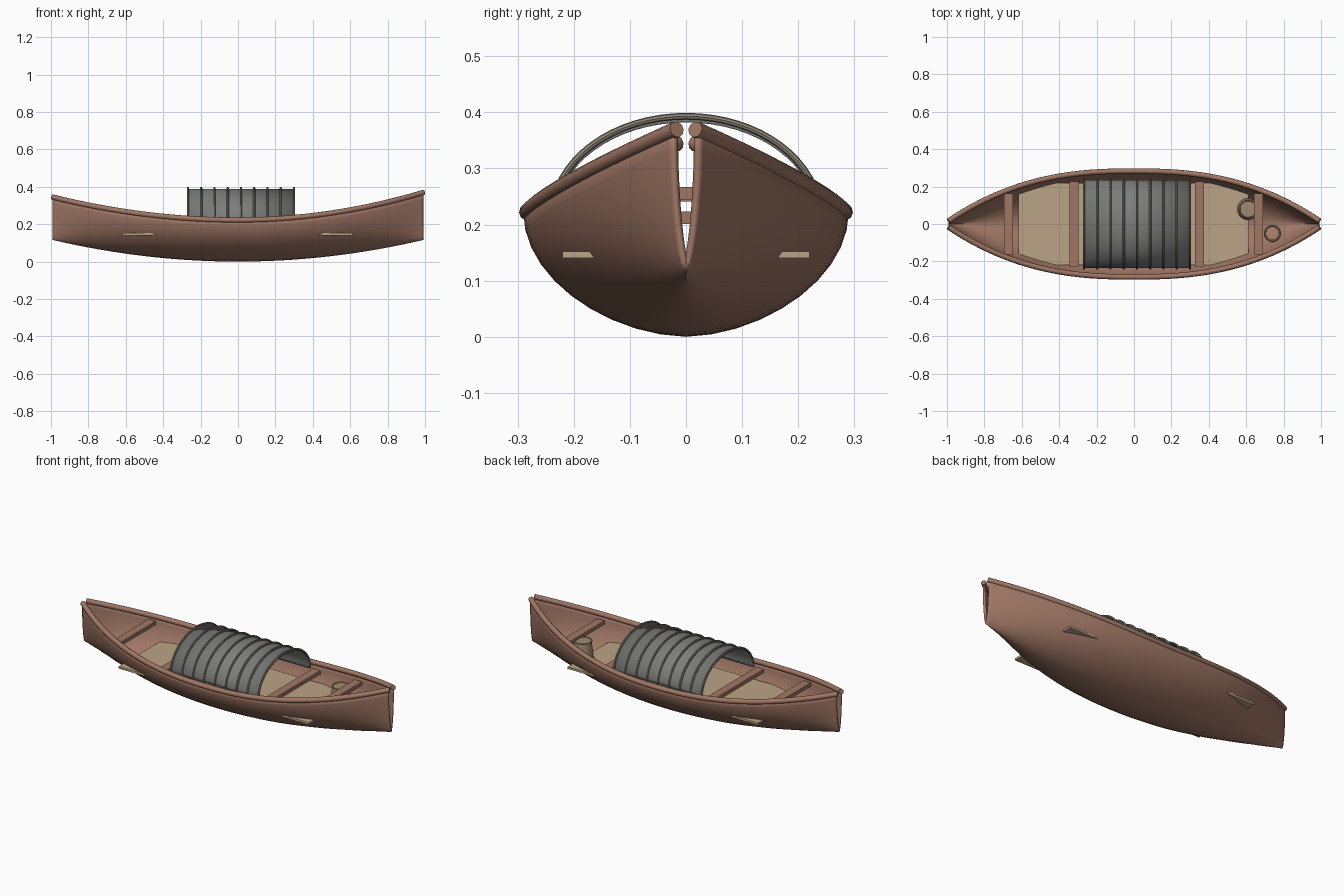
import bpy, bmesh, math

if "Cube" in bpy.data.objects:
    bpy.data.objects.remove(bpy.data.objects["Cube"])

def mat(name, r, g, b):
    m = bpy.data.materials.new(name)
    lin = lambda c: ((c / 255 + 0.055) / 1.055) ** 2.4
    m.diffuse_color = (lin(r), lin(g), lin(b), 1)
    m.use_nodes = True
    m.node_tree.nodes["Principled BSDF"].inputs["Base Color"].default_value = m.diffuse_color
    return m

WOOD = mat("brown wood", 160, 119, 101)
TAN = mat("tan boards", 187, 164, 134)
GREY = mat("grey cover", 124, 126, 123)
RIB = mat("weathered cane", 140, 131, 116)
BASKET = mat("basket straw", 160, 140, 112)

def finish(ob, m, angle=40):
    ob.data.materials.clear()
    ob.data.materials.append(m)
    bpy.ops.object.select_all(action='DESELECT')
    ob.select_set(True)
    bpy.context.view_layer.objects.active = ob
    bpy.ops.object.shade_smooth_by_angle(angle=math.radians(angle))
    return ob

def grid(name, rows, m, thickness):
    """Skin rows of points into a sheet and thicken it inward."""
    bm = bmesh.new()
    vs = [[bm.verts.new(p) for p in row] for row in rows]
    for r0, r1 in zip(vs, vs[1:]):
        for j in range(len(r0) - 1):
            bm.faces.new((r0[j], r0[j + 1], r1[j + 1], r1[j]))
    me = bpy.data.meshes.new(name)
    bm.to_mesh(me)
    bm.free()
    ob = bpy.data.objects.new(name, me)
    bpy.context.collection.objects.link(ob)
    s = ob.modifiers.new("thickness", 'SOLIDIFY')
    s.thickness, s.offset = thickness, -1
    return finish(ob, m)

def tube(name, pts, radius, m, res=2):
    cu = bpy.data.curves.new(name, 'CURVE')
    cu.dimensions = '3D'
    cu.bevel_depth, cu.bevel_resolution, cu.use_fill_caps = radius, res, True
    sp = cu.splines.new('POLY')
    sp.points.add(len(pts) - 1)
    for p, co in zip(sp.points, pts):
        p.co = (*co, 1)
    ob = bpy.data.objects.new(name, cu)
    bpy.context.collection.objects.link(ob)
    bpy.ops.object.select_all(action='DESELECT')
    ob.select_set(True)
    bpy.context.view_layer.objects.active = ob
    bpy.ops.object.convert(target='MESH')
    return finish(bpy.context.object, m)

def box(name, loc, size, m):
    bpy.ops.mesh.primitive_cube_add(size=1, location=loc)
    ob = bpy.context.object
    ob.name = name
    ob.scale = size
    bpy.ops.object.transform_apply(location=False, rotation=False, scale=True)
    return finish(ob, m, 20)

# Hull lines
def half_width(x):
    return 0.018 + 0.272 * (1 - abs(x) ** 2.5)

def keel(x):
    return 0.118 * x * x

def sheer(x):
    return 0.222 + (0.150 if x > 0 else 0.125) * x * x

# Hull shell, open at the top and slit at both ends
N, S = 48, 20
xs = [0.992 * math.sin(math.pi / 2 * (2 * i / N - 1) * 0.9) / math.sin(math.pi * 0.45) for i in range(N + 1)]
rows = []
for x in xs:
    row = []
    for j in range(S + 1):
        t = math.pi / 2 * (2 * j / S - 1)
        rise = (1 - math.cos(t)) ** 0.9
        row.append((x, half_width(x) * math.sin(t), keel(x) + (sheer(x) - keel(x)) * rise))
    rows.append(row)
grid("hull", rows, WOOD, 0.011)

# Rounded rails along the top edges
for side, label in ((-1, "front"), (1, "back")):
    pts = [(x, side * (half_width(x) - 0.007), sheer(x)) for x in xs]
    tube(label + "_rail", pts, 0.0145, WOOD, 3)

# Floor boards, whose corners poke through the hull
box("floor", (-0.003, 0, 0.146), (1.23, 0.44, 0.012), TAN)

# Cross seats
for i, (x, w, z) in enumerate([(-0.67, 0.325, 0.252), (-0.32, 0.455, 0.212),
                               (0.35, 0.455, 0.212), (0.665, 0.325, 0.256)]):
    box("cross_seat_%d" % (i + 1), (x, 0, z), (0.048, w, 0.022), WOOD)

# Arched cover with ribs
def arch(x, a, h, n=32):
    return [(x, -a * math.cos(math.pi * k / n), 0.215 + h * math.sin(math.pi * k / n)) for k in range(n + 1)]

X0, X1 = -0.268, 0.299
grid("cover", [arch(X1, 0.236, 0.173), arch(X0, 0.236, 0.173)], GREY, 0.006)
for i in range(9):
    tube("cover_rib_%d" % (i + 1), arch(X0 + (X1 - X0) * i / 8, 0.238, 0.178), 0.006, RIB)

# Basket and rope ring at the bow
bpy.ops.mesh.primitive_cone_add(vertices=24, radius1=0.058, radius2=0.046, depth=0.1, location=(0.61, 0.08, 0.202))
bpy.context.object.name = "basket"
finish(bpy.context.object, BASKET)
bpy.ops.mesh.primitive_torus_add(major_radius=0.046, minor_radius=0.004, major_segments=24, minor_segments=8, location=(0.61, 0.08, 0.252))
bpy.context.object.name = "basket_rim"
finish(bpy.context.object, BASKET)
bpy.ops.mesh.primitive_torus_add(major_radius=0.04, minor_radius=0.006, major_segments=28, minor_segments=8, location=(0.74, -0.05, 0.165))
bpy.context.object.name = "rope_ring"
finish(bpy.context.object, BASKET)
